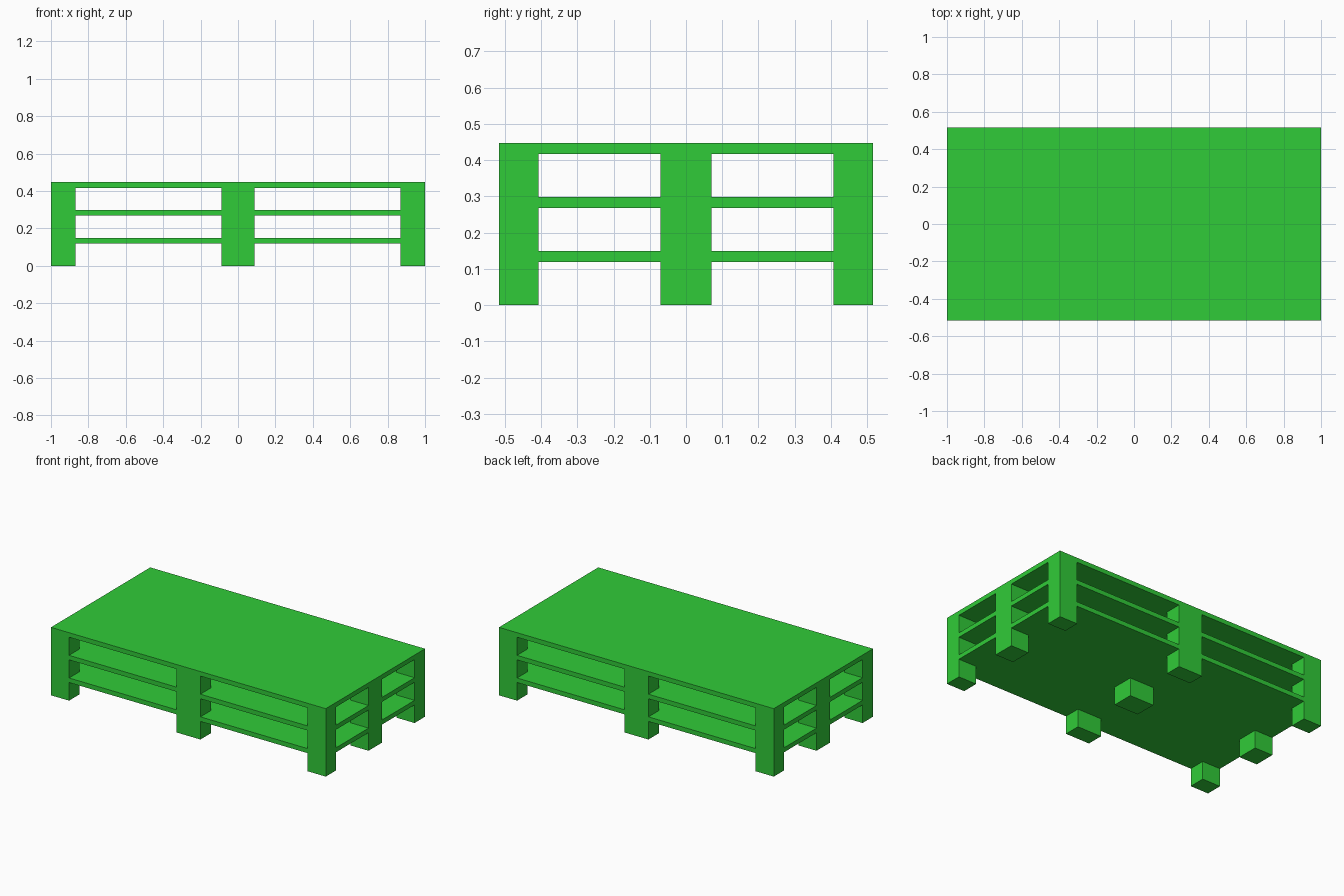
import bpy

if "Cube" in bpy.data.objects:
    bpy.data.objects.remove(bpy.data.objects["Cube"])

HALF_X, HALF_Y = 1.0, 0.516
BLOCK_H, DECK_H = 0.119, 0.030
LEVEL = BLOCK_H + DECK_H

green = bpy.data.materials.new("green")
green.diffuse_color = (0.03, 0.6, 0.04, 1)
green.use_nodes = True
green.node_tree.nodes["Principled BSDF"].inputs["Base Color"].default_value = green.diffuse_color


def box(name, x0, x1, y0, y1, z0, z1):
    bpy.ops.mesh.primitive_cube_add(
        size=1, location=((x0 + x1) / 2, (y0 + y1) / 2, (z0 + z1) / 2))
    ob = bpy.context.object
    ob.name = name
    ob.scale = (x1 - x0, y1 - y0, z1 - z0)
    bpy.ops.object.transform_apply(location=False, rotation=False, scale=True)
    ob.data.materials.append(green)


# Block spans along each axis: narrow at the edges, wider in the middle
spans_x = {"left": (-HALF_X, -0.868), "centre": (-0.088, 0.088), "right": (0.868, HALF_X)}
spans_y = {"front": (-HALF_Y, -0.407), "middle": (-0.071, 0.071), "back": (0.407, HALF_Y)}

# Three stacked pallets, each a full deck on nine blocks
for i, tier in enumerate(("lower", "middle", "upper")):
    z = i * LEVEL
    box(f"{tier}_deck", -HALF_X, HALF_X, -HALF_Y, HALF_Y, z + BLOCK_H, z + LEVEL)
    for row, ys in spans_y.items():
        for column, xs in spans_x.items():
            box(f"{tier}_block_{row}_{column}", *xs, *ys, z, z + BLOCK_H)
